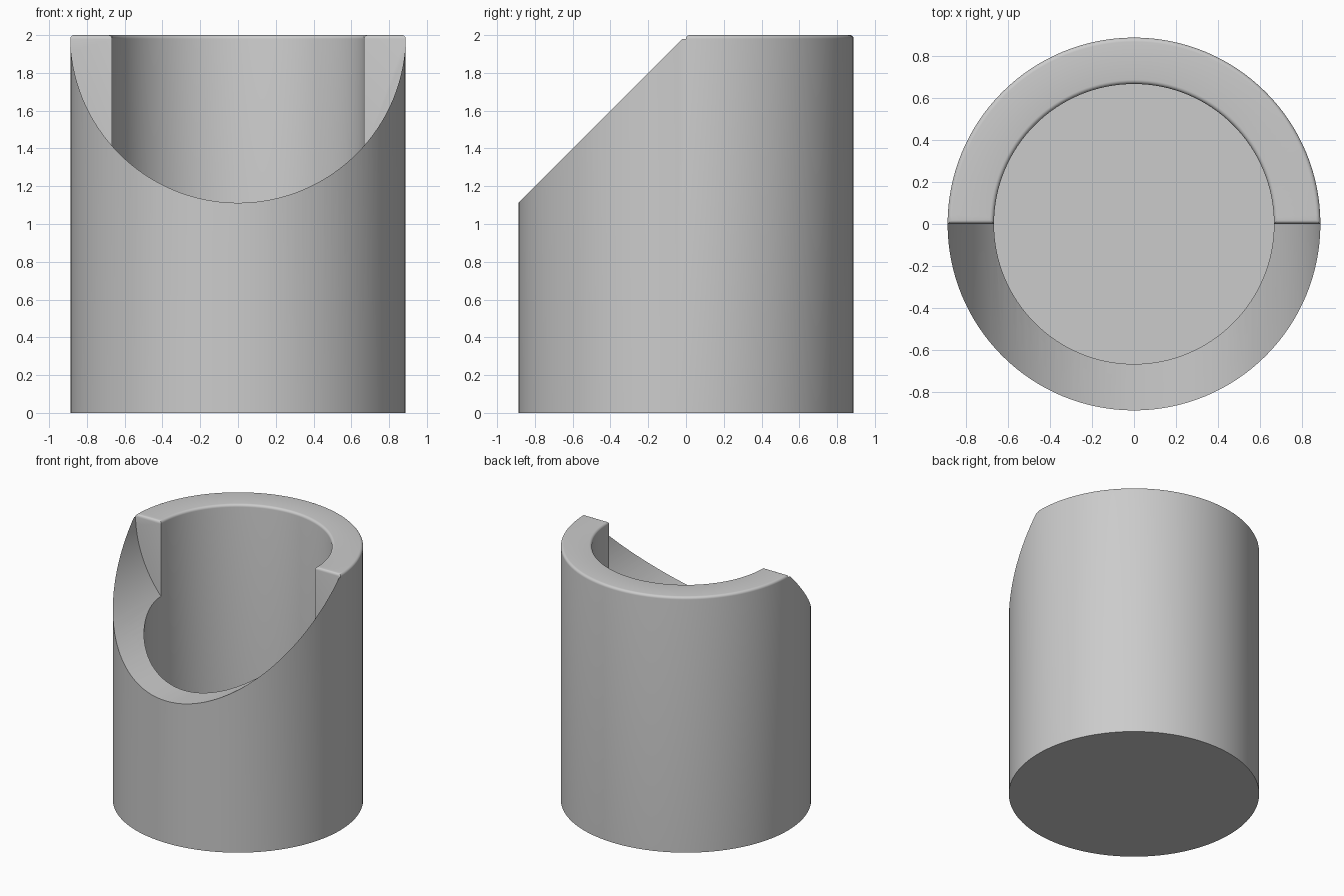
import bpy, bmesh, math

if "Cube" in bpy.data.objects:
    bpy.data.objects.remove(bpy.data.objects["Cube"])

R, RI, H = 0.888, 0.667, 2.0    # outer radius, inner radius, height
FLOOR, F = 0.22, 0.02           # floor thickness, rim rounding
SEG = 128

grey = bpy.data.materials.new("grey")
grey.diffuse_color = (0.6, 0.6, 0.6, 1)
grey.use_nodes = True
grey.node_tree.nodes["Principled BSDF"].inputs["Base Color"].default_value = grey.diffuse_color


def arc(cx, cy, r, a0, a1, n):
    """Points along an arc, angles in degrees."""
    return [(cx + r * math.cos(math.radians(a0 + (a1 - a0) * i / n)),
             cy + r * math.sin(math.radians(a0 + (a1 - a0) * i / n))) for i in range(n + 1)]


def to_object(bm, name):
    bmesh.ops.recalc_face_normals(bm, faces=bm.faces)
    mesh = bpy.data.meshes.new(name)
    bm.to_mesh(mesh)
    bm.free()
    mesh.materials.append(grey)
    ob = bpy.data.objects.new(name, mesh)
    bpy.context.collection.objects.link(ob)
    return ob


def prism(name, points, vec):
    """Closed outline extruded along vec."""
    bm = bmesh.new()
    face = bm.faces.new([bm.verts.new(p) for p in points])
    ext = bmesh.ops.extrude_face_region(bm, geom=[face])
    bmesh.ops.translate(bm, vec=vec, verts=[v for v in ext["geom"] if isinstance(v, bmesh.types.BMVert)])
    return to_object(bm, name)


# Cup: revolved wall and floor with a rounded rim
profile = ([(0, 0), (R, 0)] + arc(R - F, H - F, F, 0, 90, 5)
           + arc(RI + F, H - F, F, 90, 180, 5) + [(RI, FLOOR), (0, FLOOR)])
bm = bmesh.new()
verts = [bm.verts.new((r, 0, z)) for r, z in profile]
edges = [bm.edges.new(pair) for pair in zip(verts, verts[1:])]
bmesh.ops.spin(bm, geom=verts + edges, cent=(0, 0, 0), axis=(0, 0, 1),
               angle=2 * math.pi, steps=SEG, use_merge=False)
bmesh.ops.remove_doubles(bm, verts=bm.verts, dist=1e-5)
cup = to_object(bm, "cup")

# Front scoop: half-round trough through the front wall
trough = arc(0, H, R, 180, 360, SEG // 2) + [(1, H + 0.1), (-1, H + 0.1)]
scoop = prism("scoop_cutter", [(x, 0, z) for x, z in trough], (0, -1.2, 0))

# Rounding of the rim ends above the scoop
edge = (arc(F, H - F, F, 180, 90, 5) + [(F + 0.002, H + 0.001), (F + 0.002, H + 0.1),
                                        (-1.1, H + 0.1), (-1.1, H - F)])
rounding = prism("rim_end_cutter", [(-1.1, y, z) for y, z in edge], (2.2, 0, 0))

bpy.context.view_layer.objects.active = cup
cup.select_set(True)
for cutter in (scoop, rounding):
    mod = cup.modifiers.new("cut", "BOOLEAN")
    mod.operation, mod.solver, mod.object = "DIFFERENCE", "EXACT", cutter
    bpy.ops.object.modifier_apply(modifier=mod.name)
    bpy.data.objects.remove(cutter)

bpy.ops.object.shade_smooth_by_angle(angle=math.radians(30))
